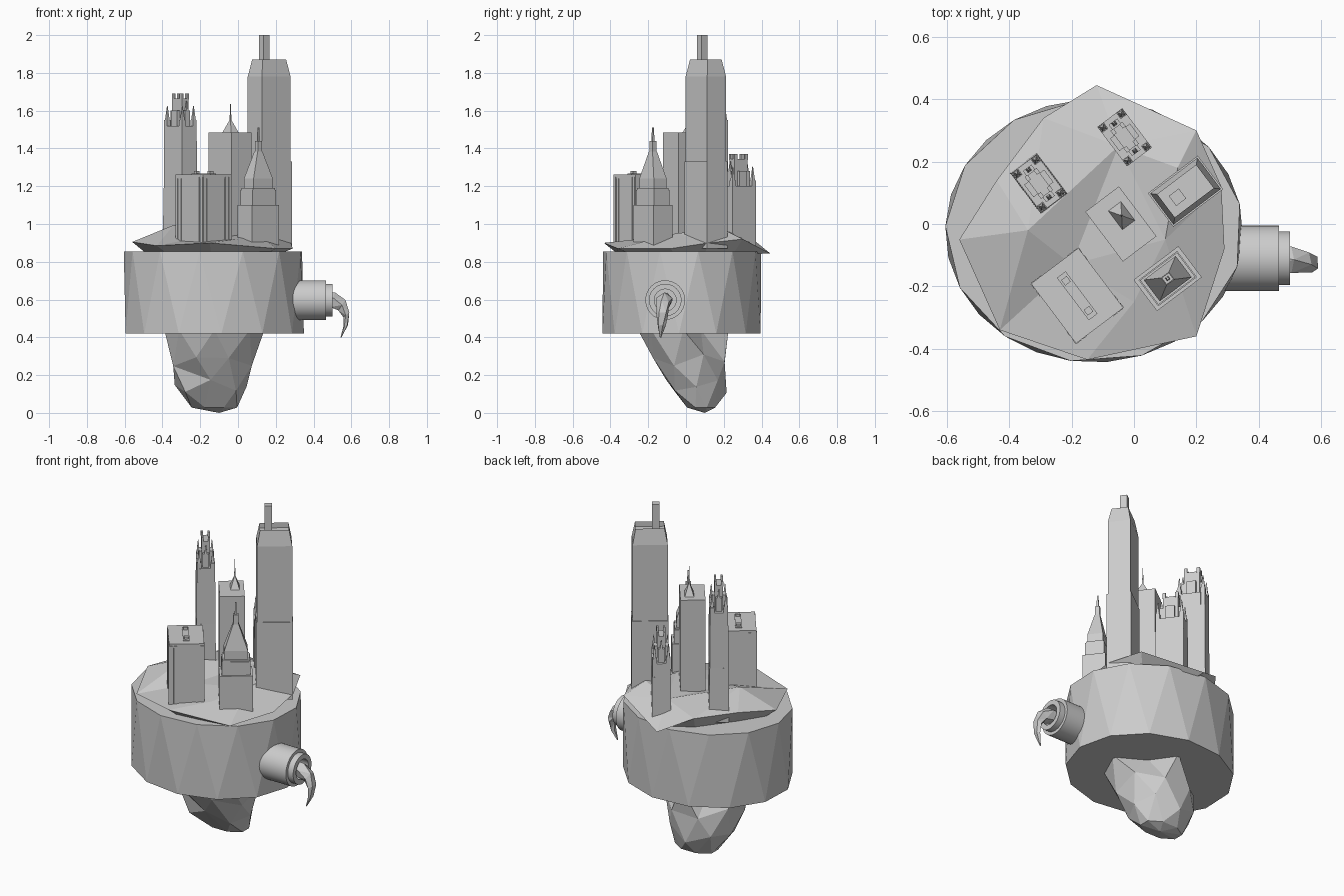
import bpy, bmesh, math
from math import cos, sin, pi, radians
from mathutils import Vector, Matrix
from mathutils.geometry import delaunay_2d_cdt

cube = bpy.data.objects.get("Cube")
if cube:
    bpy.data.objects.remove(cube, do_unlink=True)

GREY = (0.6, 0.6, 0.6, 1)
stone = bpy.data.materials.new("plain grey")
stone.use_nodes = True
stone.diffuse_color = GREY
stone.node_tree.nodes["Principled BSDF"].inputs["Base Color"].default_value = GREY

TURN = radians(37)   # every building shares this street angle
GROUND = 0.87


def finish(bm, name, x=0, y=0, turn=0):
    bmesh.ops.recalc_face_normals(bm, faces=bm.faces)
    bm.transform(Matrix.Translation((x, y, 0)) @ Matrix.Rotation(turn, 4, "Z"))
    mesh = bpy.data.meshes.new(name)
    bm.to_mesh(mesh)
    bm.free()
    mesh.materials.append(stone)
    obj = bpy.data.objects.new(name, mesh)
    bpy.context.collection.objects.link(obj)
    return obj


def loft(bm, rings, cap_start=True, cap_end=True):
    """Skin equal-length rings of points; returns the last cap."""
    loops = [[bm.verts.new(p) for p in ring] for ring in rings]
    n = len(loops[0])
    for a, b in zip(loops, loops[1:]):
        for i in range(n):
            j = (i + 1) % n
            bm.faces.new((a[i], a[j], b[j], b[i]))
    if cap_start:
        bm.faces.new(loops[0][::-1])
    return bm.faces.new(loops[-1]) if cap_end else None


def block(bm, x, y, wide, deep, z0, z1, tx=1, ty=None):
    """Box or tapered box standing at x, y; returns its roof."""
    ty = tx if ty is None else ty
    signs = ((-1, -1), (1, -1), (1, 1), (-1, 1))
    return loft(bm, [[(x + i * wide / 2 * a, y + j * deep / 2 * b, z) for i, j in signs]
                     for z, a, b in ((z0, 1, 1), (z1, tx, ty))])


def sink_roof(bm, roof, rim, depth):
    bmesh.ops.inset_region(bm, faces=[roof], thickness=rim)
    lip = bmesh.ops.extrude_face_region(bm, geom=[roof])
    verts = [v for v in lip["geom"] if isinstance(v, bmesh.types.BMVert)]
    bmesh.ops.translate(bm, verts=verts, vec=(0, 0, -depth))
    if roof.is_valid:
        bm.faces.remove(roof)


# Faceted drum: the lower ring is turned half a step so the sides are triangles
bm = bmesh.new()
SIDES = 13
rings = []
for z, shift in ((0.42, 0.5), (0.855, 0)):
    angles = [radians(-99) + (i + shift) * 2 * pi / SIDES for i in range(SIDES)]
    rings.append([bm.verts.new((-0.128 + 0.477 * cos(a), -0.022 + 0.422 * sin(a), z)) for a in angles])
low, high = rings
for i in range(SIDES):
    j = (i + 1) % SIDES
    bm.faces.new((high[i], low[i], high[j]))
    bm.faces.new((low[i], low[j], high[j]))
bm.faces.new(low[::-1])
bm.faces.new(high)
finish(bm, "island_drum")

# Rocky ground: triangulated heights with a skirt tucked in below
heights = [(-.56, -.05, .905), (-.43, -.34, .885), (-.15, -.435, .9), (.2, -.36, .87),
           (.29, -.08, .87), (.28, .12, .9), (.2, .3, .92), (-.12, .445, .845),
           (-.29, .34, .93), (-.44, .14, .93), (-.34, -.02, .995), (-.2, -.13, .93),
           (-.05, .25, .95), (.1, -.05, .95), (0, -.25, .92), (.14, .18, .98)]
flat, _, tris, *_ = delaunay_2d_cdt([Vector(p[:2]) for p in heights], [], [], 0, 1e-5)
bm = bmesh.new()
verts = [bm.verts.new((*p, min(heights, key=lambda h: (p - Vector(h[:2])).length)[2])) for p in flat]
for t in tris:
    bm.faces.new([verts[i] for i in t])
border = [e for e in bm.edges if e.is_boundary]
skirt = bmesh.ops.extrude_edge_only(bm, edges=border)
for v in skirt["geom"]:
    if isinstance(v, bmesh.types.BMVert):
        v.co = (-0.1 + (v.co.x + 0.1) * 0.84, v.co.y * 0.84, 0.845)
finish(bm, "rocky_ground")

# Hanging rock: rings of centre x, centre y, half width, half depth, height
bm = bmesh.new()
rings = []
for k, (cx, cy, rx, ry, z) in enumerate(((-.125, -.015, .265, .24, .44), (-.135, .015, .225, .205, .28),
                                         (-.145, .055, .19, .16, .14), (-.125, .08, .13, .08, .028))):
    ring = []
    for i in range(8):
        a = (i + k * 0.5) * pi / 4
        notch = 0.55 if k == 0 and i in (1, 3) else 1
        wave = 0.035 * sin(i * 2.4 + k) if 0 < k < 3 else 0
        ring.append((cx + rx * notch * cos(a), cy + ry * notch * sin(a), z + wave))
    rings.append(ring)
bottom = loft(bm, rings)
bmesh.ops.poke(bm, faces=[bottom])
tip = min(bm.verts, key=lambda v: (v.co.xy - Vector((-.125, .08))).length)
tip.co = (-0.1, 0.1, 0)
bmesh.ops.triangulate(bm, faces=bm.faces)
finish(bm, "hanging_rock")

# Outlet pipe, turned around the x axis
bm = bmesh.new()
profile = ((.2, .105), (.465, .105), (.465, .086), (.5, .086), (.5, .058), (.42, .058))
loft(bm, [[(x, -0.11 + r * cos(i * pi / 20), 0.597 + r * sin(i * pi / 20)) for i in range(40)]
          for x, r in profile])
pipe = finish(bm, "outlet_pipe")
bpy.ops.object.select_all(action="DESELECT")
pipe.select_set(True)
bpy.context.view_layer.objects.active = pipe
bpy.ops.object.shade_smooth_by_angle(angle=radians(35))

# Falling water: an angular stream along a bent path
bm = bmesh.new()
path = ((.42, .6, .04, .035), (.5, .595, .045, .045), (.55, .57, .035, .035),
        (.575, .52, .032, .022), (.57, .46, .022, .014), (.545, .4, .004, .003))
rings = []
for k, (x, z, side, thick) in enumerate(path):
    lean = min(k * 0.3, pi / 2)
    ring = []
    for i in range(5):
        a = i * 2 * pi / 5 + k * 0.3
        up = thick * sin(a)
        ring.append((x + up * sin(lean), -0.11 - 0.005 * k + side * cos(a), z + up * cos(lean)))
    rings.append(ring)
loft(bm, rings)
bmesh.ops.triangulate(bm, faces=bm.faces)
finish(bm, "falling_water")

# Tallest tower with a chamfered crown, sunken roof and mast
bm = bmesh.new()
block(bm, 0, 0, .2, .135, GROUND, 1.33)
block(bm, 0, 0, .19, .125, 1.33, 1.78)
crown = block(bm, 0, 0, .19, .125, 1.78, 1.87, 0.82, 0.74)
sink_roof(bm, crown, 0.008, 0.03)
block(bm, -.032, 0, .04, .04, 1.8, 2.0)
finish(bm, "tallest_tower", .165, .105, TURN)

# Plain slab tower with a small pointed spike
bm = bmesh.new()
block(bm, 0, 0, .135, .2, GROUND, 1.485)
block(bm, .018, .02, .05, .075, 1.485, 1.55, 0.12)
block(bm, .018, .02, .009, .009, 1.53, 1.65, 0.1)
finish(bm, "slab_tower", -.042, 0, TURN)

# Broad block with pilasters and two roof vents
bm = bmesh.new()
block(bm, 0, 0, .185, .235, GROUND, 1.25)
block(bm, 0, 0, .19, .24, 1.24, 1.262)
block(bm, 0, 0, .035, .17, 1.262, 1.267)
for side in (-1, 1):
    block(bm, 0, side * .06, .022, .022, 1.262, 1.28)
    for i in (-1, -.72, .72, 1):
        block(bm, side * .092, i * .111, .01, .018, GROUND, 1.25)
        block(bm, i * .084, side * .117, .018, .01, GROUND, 1.25)
finish(bm, "broad_block", -.182, -.23, TURN)

# Stepped tower with a steep roof and spire
bm = bmesh.new()
for wide, deep, z0, z1 in ((.18, .125, GROUND, 1.1), (.155, .105, 1.1, 1.18),
                           (.148, .098, 1.18, 1.19), (.128, .085, 1.19, 1.24)):
    block(bm, 0, 0, wide, deep, z0, z1)
block(bm, 0, 0, .128, .085, 1.24, 1.385, 0.24, 0.34)
block(bm, 0, 0, .028, .026, 1.385, 1.44)
block(bm, 0, 0, .012, .012, 1.44, 1.51, 0.6)
finish(bm, "stepped_tower", .108, -.175, TURN)


# Pair of matching towers with cross-shaped crowns and corner turrets
def crowned_tower(name, x, y, top):
    bm = bmesh.new()
    block(bm, 0, 0, .108, .165, GROUND, top - .5, 0.96)
    block(bm, 0, 0, .1, .158, top - .5, top - .25)
    block(bm, 0, 0, .07, .158, top - .25, top - .17)
    block(bm, 0, 0, .1, .11, top - .25, top - .17)
    block(bm, 0, 0, .034, .125, top - .17, top - .09)
    block(bm, 0, 0, .08, .05, top - .17, top - .09)
    for i in (-1, 1):
        for j in (-1, 1):
            block(bm, i * .037, j * .066, .024, .024, top - .25, top - .14)
            block(bm, i * .037, j * .066, .018, .018, top - .14, top - .065, 0.15)
            block(bm, i * .018, j * .035, .012, .018, top - .03, top)
        block(bm, 0, i * .055, .014, .014, top - .09, top - .04, 0.3)
    block(bm, 0, 0, .045, .085, top - .17, top - .025)
    finish(bm, name, x, y, TURN)


crowned_tower("left_crowned_tower", -.305, .13, 1.69)
crowned_tower("back_crowned_tower", -.03, .278, 1.37)
